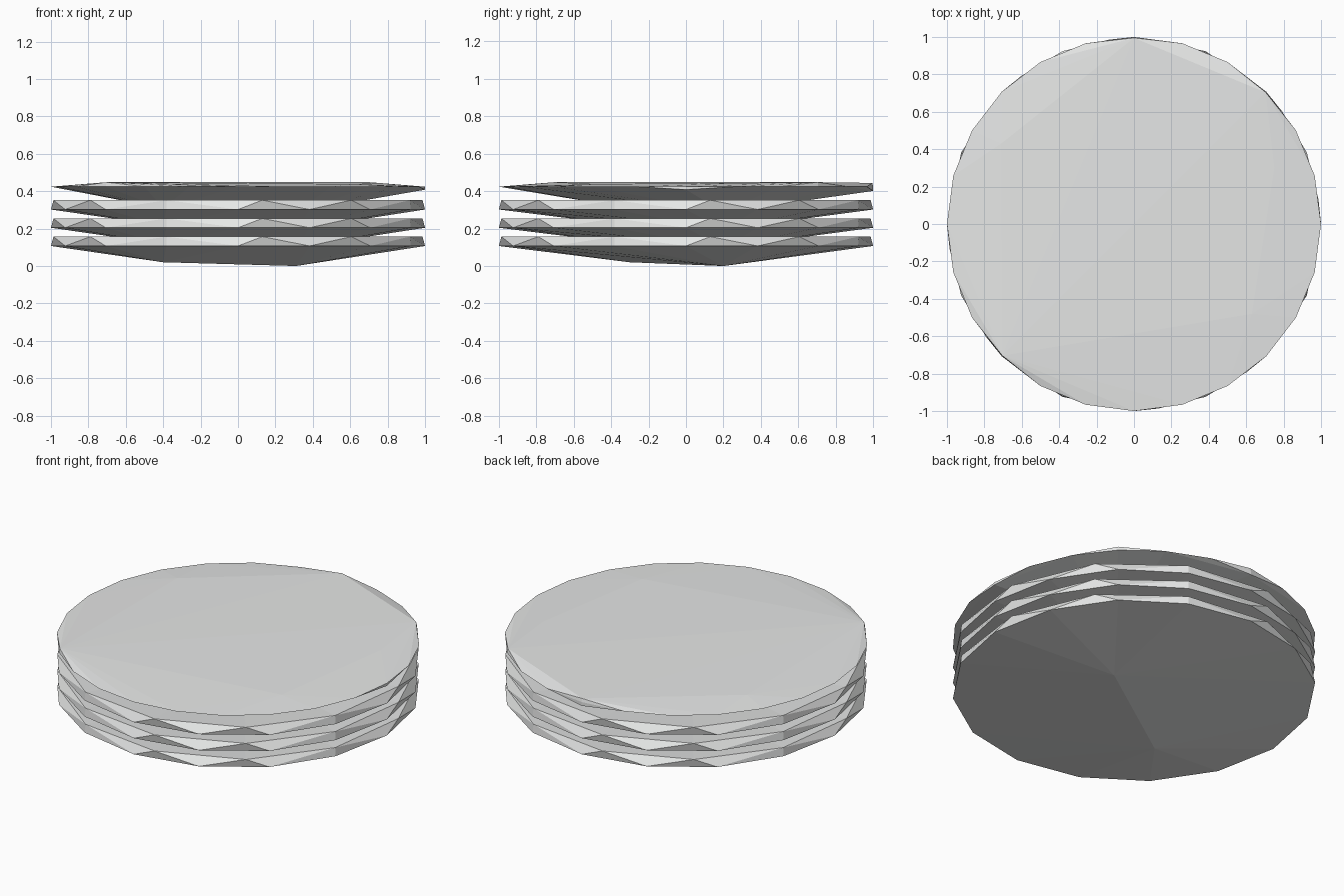
import bpy, bmesh, math

if "Cube" in bpy.data.objects:
    bpy.data.objects.remove(bpy.data.objects["Cube"])

# one pale grey for the whole stack
grey = bpy.data.materials.new("pale_grey")
grey.diffuse_color = (0.8, 0.81, 0.805, 1)
grey.use_nodes = True
grey.node_tree.nodes["Principled BSDF"].inputs["Base Color"].default_value = grey.diffuse_color


def ring(count, z, turn=0.0, r=1.0):
    return [(r * math.cos(math.radians(360 * i / count + turn)),
             r * math.sin(math.radians(360 * i / count + turn)), z)
            for i in range(count)]


def hull_object(name, points, lift, dish=0.0):
    bm = bmesh.new()
    for p in points:
        bm.verts.new((p[0], p[1], p[2] + lift))
    bmesh.ops.convex_hull(bm, input=bm.verts[:])
    unused = [v for v in bm.verts if not v.link_faces]
    bmesh.ops.delete(bm, geom=unused, context='VERTS')
    bmesh.ops.recalc_face_normals(bm, faces=bm.faces[:])
    if dish:
        # sink the flat top into a shallow dish
        flat = [f for f in bm.faces if f.normal.z > 0.99]
        merged = bmesh.ops.dissolve_faces(bm, faces=flat)["region"]
        poked = bmesh.ops.poke(bm, faces=merged)
        for v in poked["verts"]:
            v.co.z -= dish
    mesh = bpy.data.meshes.new(name)
    bm.to_mesh(mesh)
    bm.free()
    mesh.materials.append(grey)
    ob = bpy.data.objects.new(name, mesh)
    bpy.context.collection.objects.link(ob)
    return ob


# slightly lopsided faceted underside shared by every disc
underside = [(0.31, 0.2, 0.0), (-0.4, -0.3, 0.02)]

# three lower discs with a zigzag rim
for i, name in enumerate(("bottom_disc", "second_disc", "third_disc")):
    hull_object(name, underside + ring(16, 0.107)
                + ring(12, 0.157, 7.5, 0.995), i * 0.0975, dish=0.1)

# top disc: thin rim, two raised opposite corners, nearly flat top, blunt back edge
top = underside + ring(24, 0.136) + ring(2, 0.16, 45, 0.995)
top += [(0, 1, 0.113), (0, 0.995, 0.156), (1, 0, 0.12)]
top += [(-0.71, 0.43, 0.152), (-0.53, -0.28, 0.155),
        (0.75, 0.3, 0.156), (0.63, -0.48, 0.15)]
hull_object("top_disc", top, 0.288)
